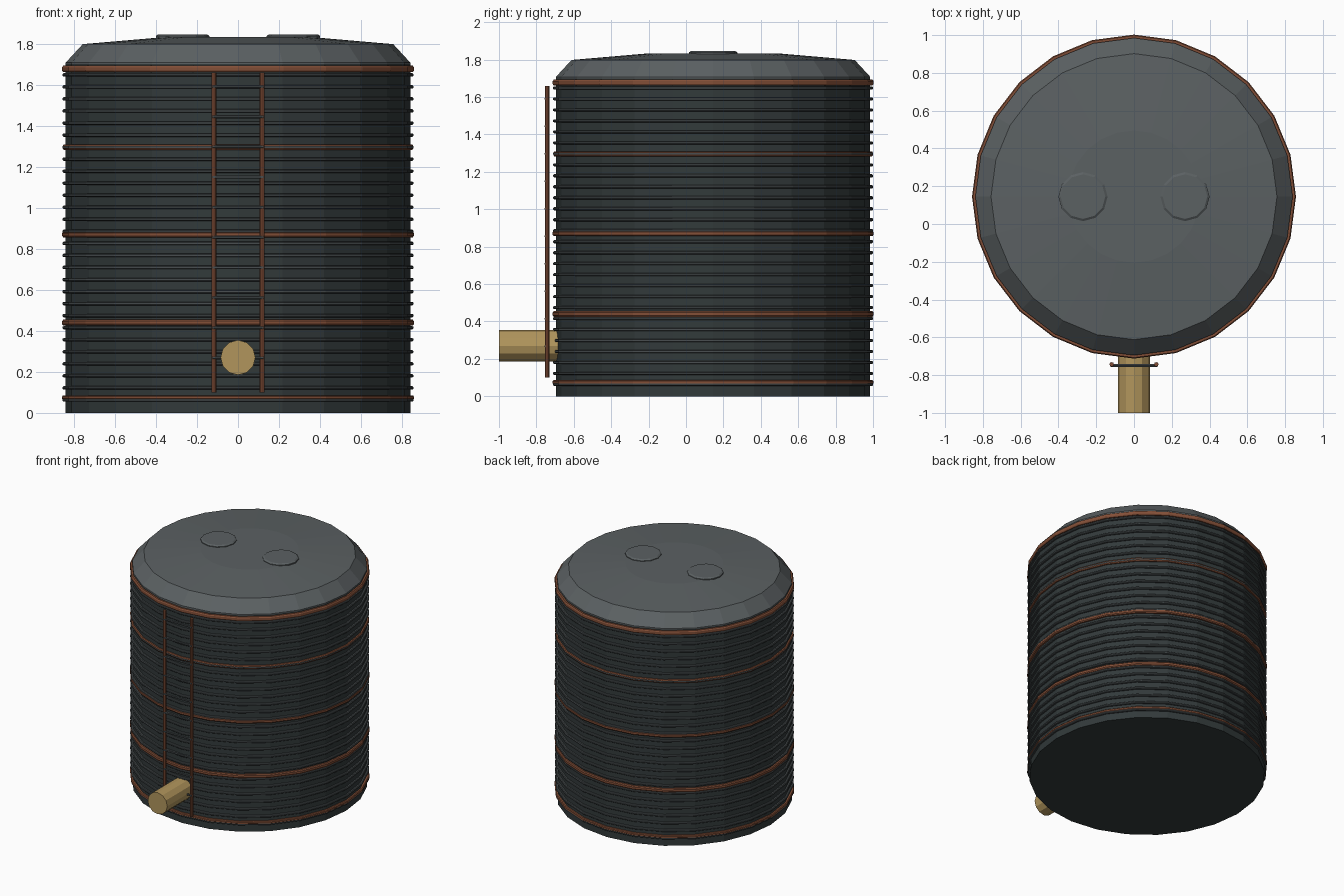
import bpy, bmesh, math
from mathutils import Vector

if "Cube" in bpy.data.objects:
    bpy.data.objects.remove(bpy.data.objects["Cube"])

CY = 0.145      # tank axis in y
SIDES = 24


def material(name, rgb):
    m = bpy.data.materials.new(name)
    m.diffuse_color = (*rgb, 1)
    m.use_nodes = True
    m.node_tree.nodes["Principled BSDF"].inputs["Base Color"].default_value = m.diffuse_color
    return m


DARK = material("dark_green_grey", (0.032, 0.042, 0.043))
ROOF = material("roof_grey", (0.105, 0.119, 0.124))
RIB = material("rib_grey", (0.065, 0.076, 0.080))
RUST = material("rust", (0.225, 0.077, 0.038))
TAN = material("tan", (0.440, 0.300, 0.107))


def finish(name, bm, mat):
    bmesh.ops.recalc_face_normals(bm, faces=bm.faces)
    me = bpy.data.meshes.new(name)
    bm.to_mesh(me)
    bm.free()
    me.materials.append(mat)
    ob = bpy.data.objects.new(name, me)
    bpy.context.collection.objects.link(ob)
    return ob


def lathe(name, profile, mat, sides=SIDES, x=0.0, closed=False):
    """Turn (radius, z) points round a vertical axis; open profiles get caps."""
    bm = bmesh.new()
    rings = []
    for r, z in profile:
        rings.append([bm.verts.new((x + r * math.cos(a), CY + r * math.sin(a), z))
                      for a in (2 * math.pi * i / sides for i in range(sides))])
    pairs = list(zip(rings, rings[1:]))
    if closed:
        pairs.append((rings[-1], rings[0]))
    else:
        bm.faces.new(rings[0])
        bm.faces.new(rings[-1])
    for a, b in pairs:
        for i in range(sides):
            j = (i + 1) % sides
            bm.faces.new((a[i], a[j], b[j], b[i]))
    return finish(name, bm, mat)


def hoop(name, z, depth, half, mat):
    """Bevelled ring wrapped round the tank wall."""
    r = 0.836
    lathe(name, [(r, z - half), (r + depth * 0.75, z - half), (r + depth, z - half * 0.5),
                 (r + depth, z + half * 0.5), (r + depth * 0.75, z + half), (r, z + half)],
          mat, closed=True)


def rod(name, a, b, radius, mat, sides=8):
    """Straight cylinder between two points."""
    a, b = Vector(a), Vector(b)
    bm = bmesh.new()
    bmesh.ops.create_cone(bm, cap_ends=True, segments=sides, radius1=radius,
                          radius2=radius, depth=(b - a).length)
    bm.transform((b - a).to_track_quat('Z', 'Y').to_matrix().to_4x4())
    bmesh.ops.translate(bm, verts=bm.verts, vec=(a + b) / 2)
    return finish(name, bm, mat)


# Tank wall and stepped conical roof
lathe("tank_wall", [(0.84, 0.0), (0.84, 1.70)], DARK)
lathe("roof", [(0.84, 1.695), (0.84, 1.708), (0.757, 1.798), (0.35, 1.833)], ROOF)

# Corrugation ribs
for k in range(-1, 27):
    hoop("wall_rib", 0.122 + 0.0587 * k, 0.019, 0.0085, RIB)

# Rusty bands, taller at the top and lower third
for z, half in ((0.075, 0.011), (0.44, 0.015), (0.87, 0.014), (1.296, 0.013), (1.677, 0.016)):
    hoop("rust_band", z, 0.0215 if z != 1.296 else 0.0185, half, RUST)

# Two roof hatches
for s in (-1, 1):
    lathe("roof_hatch", [(0.13, 1.80), (0.13, 1.838), (0.118, 1.846)], ROOF, sides=12, x=s * 0.27)

# Ladder
for s in (-1, 1):
    rod("ladder_rail", (s * 0.118, -0.743, 0.10), (s * 0.118, -0.743, 1.66), 0.012, RUST)
for i in range(10):
    z = 0.268 + 0.147 * i
    rod("ladder_rung", (-0.125, -0.749, z), (0.125, -0.749, z), 0.008, RIB, 6)

# Outlet pipe
rod("outlet_pipe", (0, -0.68, 0.27), (0, -1.0, 0.27), 0.085, TAN, 12)
